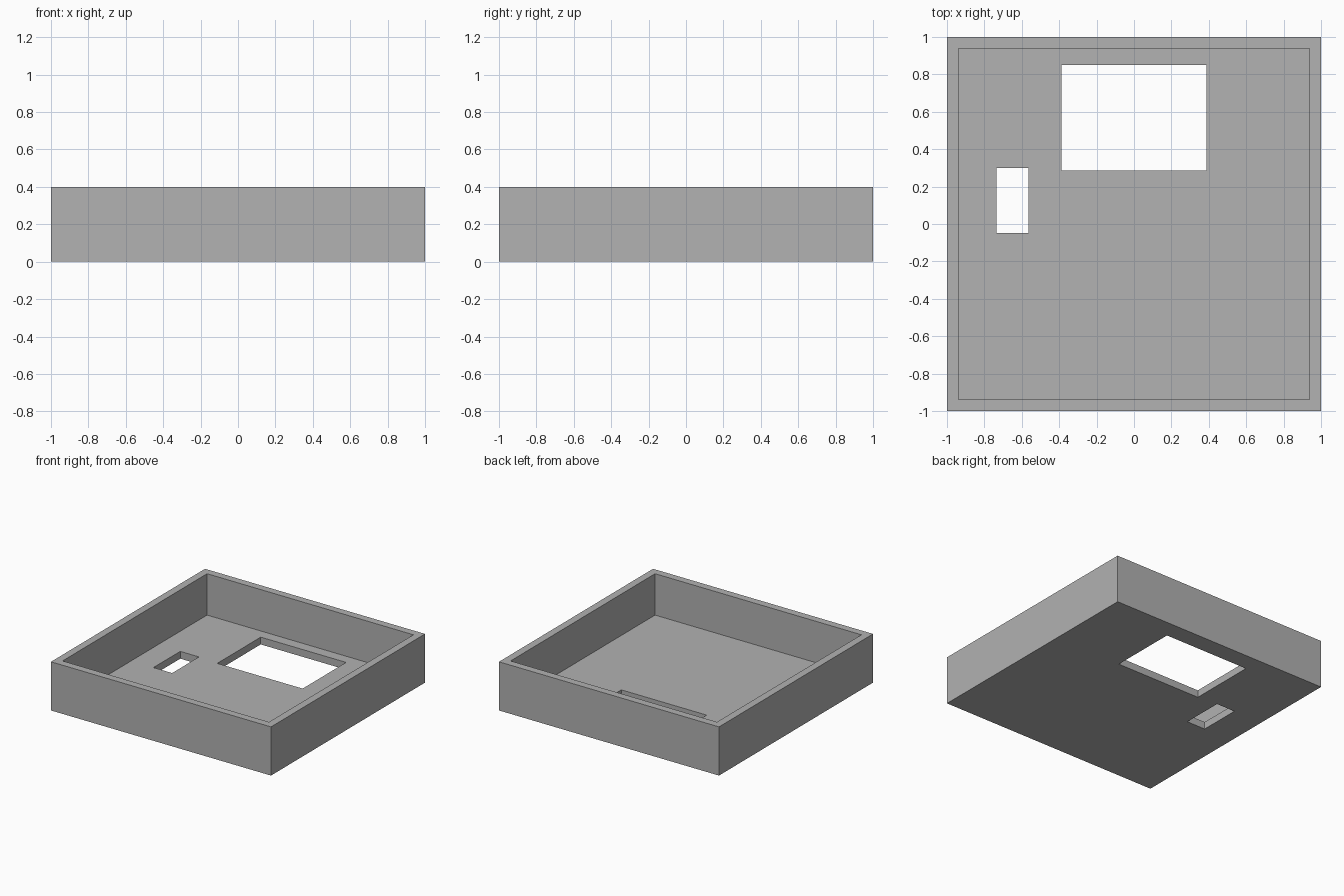
import bpy
import bmesh

cube = bpy.data.objects.get("Cube")
if cube:
    bpy.data.objects.remove(cube, do_unlink=True)

HEIGHT, FLOOR, INNER = 0.4, 0.06, 0.938

grey = bpy.data.materials.new("plain grey")
grey.use_nodes = True
colour = (0.445, 0.445, 0.445, 1)
grey.diffuse_color = colour
grey.node_tree.nodes["Principled BSDF"].inputs["Base Color"].default_value = colour


def box(name, low, high):
    """Flat-shaded box spanning two opposite corners."""
    bm = bmesh.new()
    bmesh.ops.create_cube(bm, size=1)
    for v in bm.verts:
        v.co = [h if c > 0 else l for c, l, h in zip(v.co, low, high)]
    mesh = bpy.data.meshes.new(name)
    bm.to_mesh(mesh)
    bm.free()
    mesh.materials.append(grey)
    obj = bpy.data.objects.new(name, mesh)
    bpy.context.collection.objects.link(obj)
    return obj


# Square open tray
tray = box("tray", (-1, -1, 0), (1, 1, HEIGHT))

# Hollow interior and the two rectangular floor openings
cutters = [
    box("interior_cutter", (-INNER, -INNER, FLOOR), (INNER, INNER, HEIGHT + 0.2)),
    box("large_opening_cutter", (-0.388, 0.285, -0.1), (0.388, 0.849, 0.2)),
    box("small_opening_cutter", (-0.735, -0.048, -0.1), (-0.565, 0.3, 0.2)),
]
for cutter in cutters:
    cutter.hide_render = True
    mod = tray.modifiers.new(cutter.name, "BOOLEAN")
    mod.operation = "DIFFERENCE"
    mod.solver = "EXACT"
    mod.object = cutter

# Bake the cuts, then discard the cutters
bpy.context.view_layer.update()
evaluated = tray.evaluated_get(bpy.context.evaluated_depsgraph_get())
result = bpy.data.meshes.new_from_object(evaluated)
tray.modifiers.clear()
tray.data = result
result.name = "tray"
for cutter in cutters:
    bpy.data.objects.remove(cutter, do_unlink=True)
